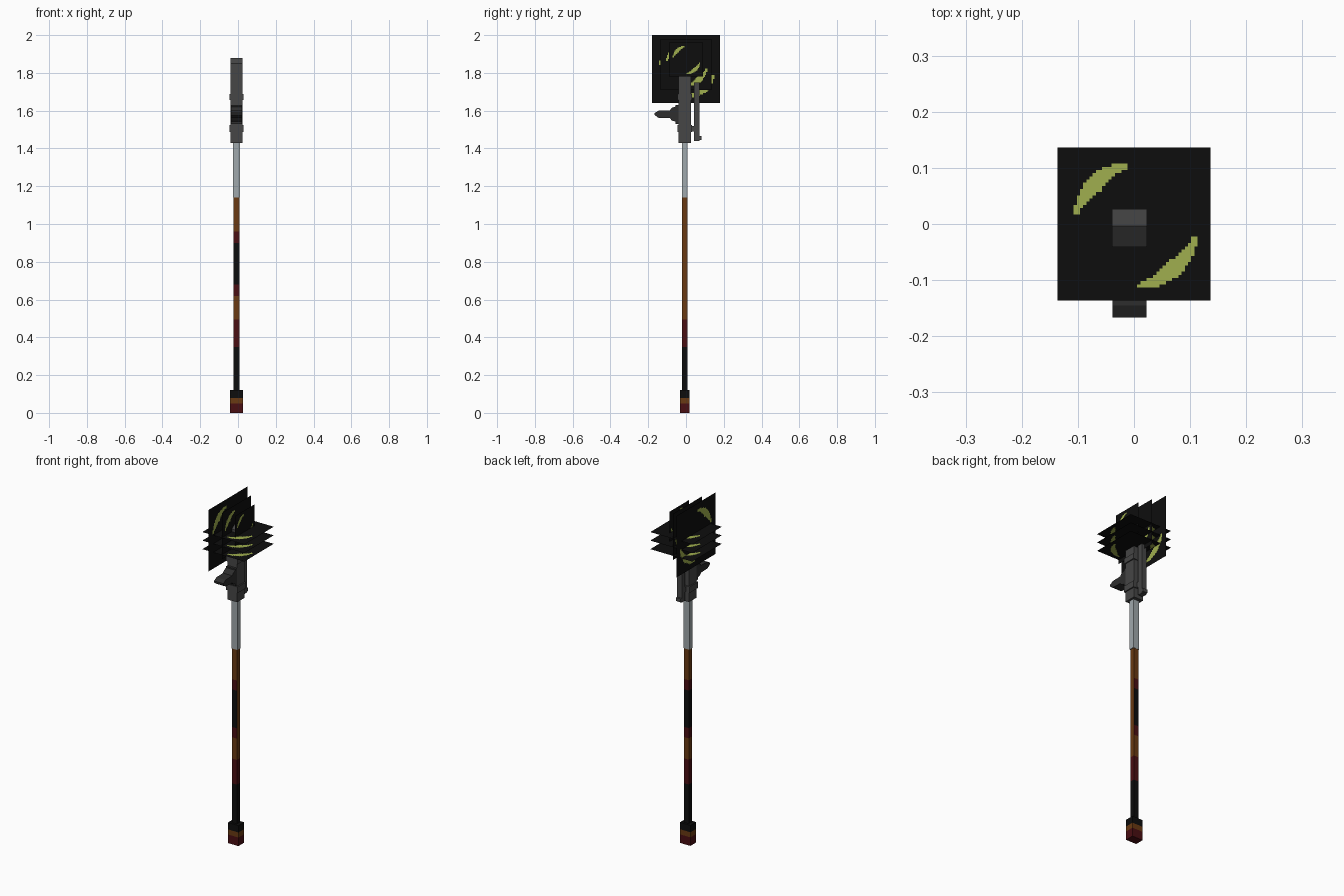
import bpy, bmesh, math

cube = bpy.data.objects.get("Cube")
if cube:
    bpy.data.objects.remove(cube, do_unlink=True)


def material(name, rgb):
    lin = [((c / 255 + 0.055) / 1.055) ** 2.4 if c > 10 else c / 255 / 12.92 for c in rgb]
    m = bpy.data.materials.new(name)
    m.use_nodes = True
    m.diffuse_color = (*lin, 1)
    m.node_tree.nodes["Principled BSDF"].inputs["Base Color"].default_value = (*lin, 1)
    return m


BLACK = material("black", (13, 13, 13))
BROWN = material("wood brown", (106, 58, 18))
RED = material("dark red", (74, 14, 18))
SILVER = material("silver", (160, 169, 172))
GREY = material("iron grey", (70, 70, 70))
DARK = material("dark iron", (46, 46, 46))
OLIVE = material("olive green", (160, 175, 78))

CX, CY = -0.008, -0.007     # axis of the shaft


def finish(name, bm, mats):
    me = bpy.data.meshes.new(name)
    bm.to_mesh(me)
    bm.free()
    for m in mats:
        me.materials.append(m)
    ob = bpy.data.objects.new(name, me)
    bpy.context.collection.objects.link(ob)
    return ob


def box(name, x, y, z, mat):
    """Box from (min, max) pairs."""
    bm = bmesh.new()
    bmesh.ops.create_cube(bm, size=1)
    for v in bm.verts:
        v.co = [r[0] + (c + 0.5) * (r[1] - r[0]) for c, r in zip(v.co, (x, y, z))]
    return finish(name, bm, [mat])


def side_profile(name, pts, half, mat):
    """Extrude a (y, z) outline across x."""
    bm = bmesh.new()
    face = bm.faces.new([bm.verts.new((CX - half, y, z)) for y, z in pts])
    res = bmesh.ops.extrude_face_region(bm, geom=[face])
    verts = [g for g in res["geom"] if isinstance(g, bmesh.types.BMVert)]
    bmesh.ops.translate(bm, verts=verts, vec=(2 * half, 0, 0))
    bmesh.ops.recalc_face_normals(bm, faces=bm.faces)
    return finish(name, bm, [mat])


def banded(name, hx, hy, levels, colours, plain=None):
    """Square post cut at levels; each band has a colour, +x side may use other bands."""
    bm = bmesh.new()
    bmesh.ops.create_cube(bm, size=1)
    z0, z1 = levels[0], levels[-1]
    for v in bm.verts:
        v.co = (CX + v.co.x * 2 * hx, CY + v.co.y * 2 * hy, z0 + (v.co.z + 0.5) * (z1 - z0))
    for z in levels[1:-1]:
        bmesh.ops.bisect_plane(bm, geom=bm.verts[:] + bm.edges[:] + bm.faces[:],
                               plane_co=(0, 0, z), plane_no=(0, 0, 1))
    bm.normal_update()
    mats = [BLACK, BROWN, RED]
    for f in bm.faces:
        z = f.calc_center_median().z
        band = sum(z > l for l in levels[1:-1])
        use = plain if plain and f.normal.x > 0.9 else colours
        f.material_index = mats.index(use[band])
    return finish(name, bm, mats)


# Handle
banded("pommel", 0.034, 0.026, [0, 0.02, 0.05, 0.08, 0.12], [RED, RED, BROWN, BLACK])
banded("shaft", 0.015, 0.014, [0.12, 0.35, 0.495, 0.62, 0.68, 0.90, 0.96, 1.14],
       [BLACK, RED, BROWN, RED, BLACK, RED, BROWN],
       [BLACK, RED, BROWN, BROWN, BROWN, BROWN, BROWN])
box("metal_sleeve", (CX - 0.019, CX + 0.019), (CY - 0.015, CY + 0.015), (1.14, 1.43), SILVER)

# Head block with a sloped front top
side_profile("head_block", [(-0.041, 1.43), (0.027, 1.43), (0.027, 1.88),
                            (-0.004, 1.88), (-0.041, 1.85)], 0.031, GREY)
for name, z0, z1 in (("upper_band", 1.656, 1.687), ("lower_band", 1.487, 1.523)):
    box(name, (CX - 0.038, CX + 0.038), (-0.046, 0.032), (z0, z1), GREY)

# Stepped spike on the front
side_profile("front_spike", [(-0.04, 1.63), (-0.055, 1.63), (-0.055, 1.622), (-0.075, 1.615),
                             (-0.085, 1.602), (-0.145, 1.600), (-0.167, 1.587), (-0.167, 1.577),
                             (-0.145, 1.562), (-0.085, 1.560), (-0.075, 1.548),
                             (-0.055, 1.542), (-0.055, 1.53), (-0.04, 1.53)], 0.030, DARK)

# Rod behind the head, with its bracket and foot
box("back_rod", (CX - 0.015, CX + 0.015), (0.042, 0.072), (1.44, 1.75), GREY)
box("rod_bracket", (CX - 0.015, CX + 0.015), (0.025, 0.045), (1.49, 1.52), GREY)
box("rod_foot", (CX - 0.015, CX + 0.015), (0.050, 0.082), (1.445, 1.465), GREY)


def crescent(u, v):
    """True inside either of two opposite crescents on a unit plate."""
    r, a = math.hypot(u, v), math.degrees(math.atan2(v, u))
    for mid, grow in ((133, 0), (-49, 0.05)):
        t = abs(a - mid) / 38
        if t < 1 and 0.61 + grow + 0.13 * t < r < 0.85 + grow - 0.05 * t:
            return True
    return False


def plate(name, half, place):
    """Paper-thin square plate with pixel crescents, placed by a (u, v) function."""
    bm = bmesh.new()
    bmesh.ops.create_grid(bm, x_segments=48, y_segments=48, size=1)
    for f in bm.faces:
        c = f.calc_center_median()
        f.material_index = int(crescent(c.x, c.y))
    for v in bm.verts:
        v.co = place(v.co.x * half, v.co.y * half)
    return finish(name, bm, [BLACK, OLIVE])


# Three upright plates, shrinking towards +x, and three level plates
for i, (x, zc, half) in enumerate(((-0.065, 1.82, 0.18), (-0.01, 1.845, 0.135), (0.045, 1.87, 0.09))):
    plate(f"upright_plate_{i + 1}", half, lambda u, v: (x, u, zc + v))
for i, z in enumerate((1.735, 1.785, 1.835)):
    plate(f"level_plate_{i + 1}", 0.136, lambda u, v: (u, v, z))
